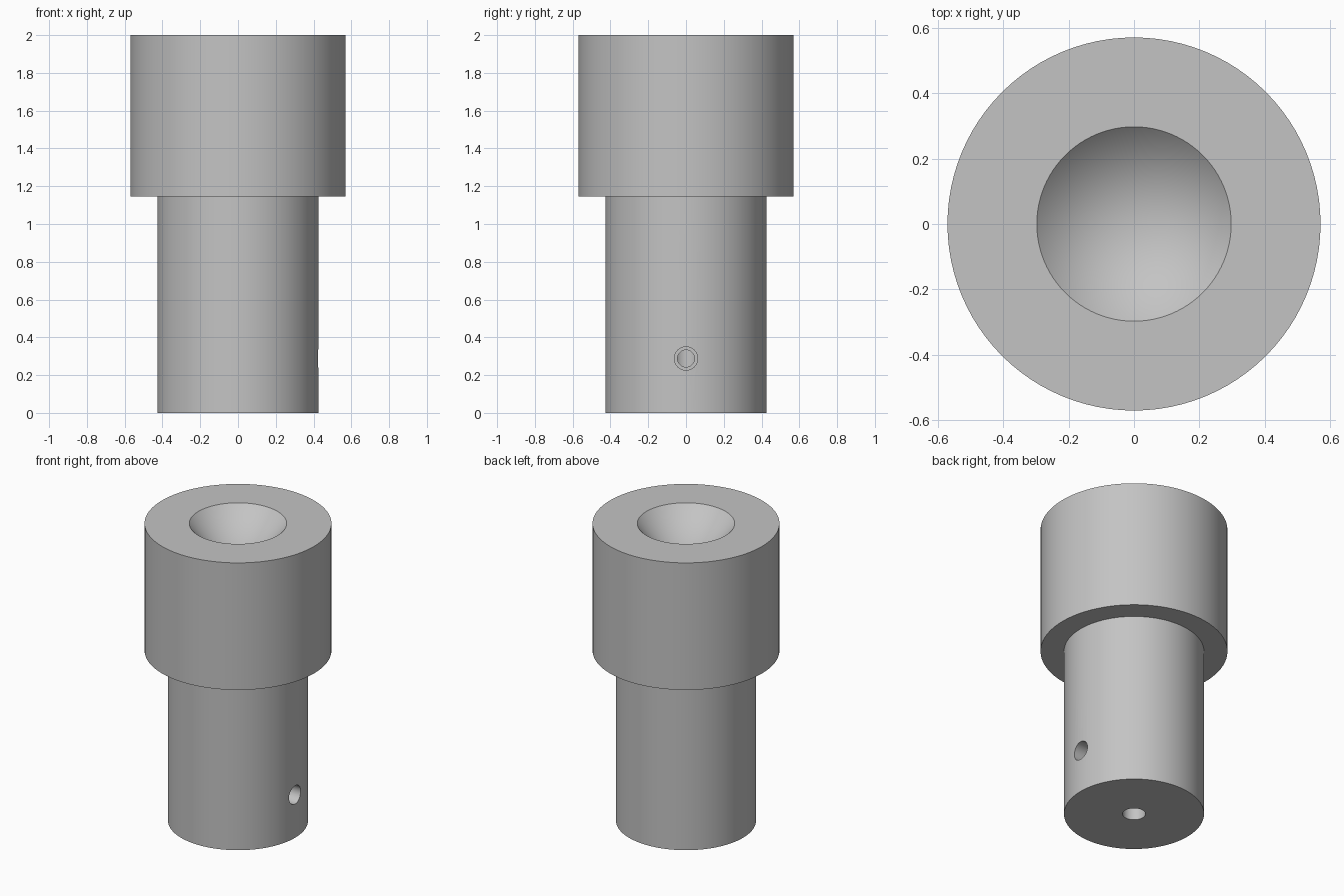
import bpy, bmesh, math
from mathutils import Matrix

cube = bpy.data.objects.get("Cube")
if cube:
    bpy.data.objects.remove(cube, do_unlink=True)

# Plain grey metal
metal = bpy.data.materials.new("grey metal")
metal.use_nodes = True
grey = (0.55, 0.55, 0.55, 1)
metal.diffuse_color = grey
metal.node_tree.nodes["Principled BSDF"].inputs["Base Color"].default_value = grey


def lathe(name, profile, steps):
    """Spin a (radius, height) profile around z into a closed solid."""
    bm = bmesh.new()
    verts = [bm.verts.new((r, 0, z)) for r, z in profile]
    edges = [bm.edges.new(pair) for pair in zip(verts, verts[1:])]
    bmesh.ops.spin(bm, geom=verts + edges, cent=(0, 0, 0), axis=(0, 0, 1),
                   angle=math.tau, steps=steps, use_duplicate=False)
    bmesh.ops.remove_doubles(bm, verts=bm.verts[:], dist=1e-5)
    bmesh.ops.recalc_face_normals(bm, faces=bm.faces[:])
    mesh = bpy.data.meshes.new(name)
    bm.to_mesh(mesh)
    bm.free()
    mesh.materials.append(metal)
    obj = bpy.data.objects.new(name, mesh)
    bpy.context.collection.objects.link(obj)
    return obj


# Stepped body with a conical seat on top and a blind bore underneath
bore_top = 0.40
body = lathe("stepped_body", [
    (0, bore_top), (0.07, bore_top), (0.07, 0),
    (0.427, 0), (0.427, 1.145), (0.57, 1.145), (0.57, 2),
    (0.297, 2), (0, 1.703)], 96)

# Stepped cross hole from the +x side into the bore
cutter = lathe("cross_hole_cutter", [
    (0, 0), (0.045, 0), (0.045, 0.2), (0.062, 0.2), (0.062, 0.6), (0, 0.6)], 32)
cutter.data.transform(Matrix.Translation((0, 0, 0.288)) @ Matrix.Rotation(math.pi / 2, 4, "Y"))
cutter.hide_render = True
cutter.hide_viewport = True

cut = body.modifiers.new("cross_hole", "BOOLEAN")
cut.operation = "DIFFERENCE"
cut.solver = "EXACT"
cut.object = cutter

# Apply the cut, then smooth the round walls and keep the rims sharp
bpy.context.view_layer.update()
result = bpy.data.meshes.new_from_object(
    body.evaluated_get(bpy.context.evaluated_depsgraph_get()))
body.modifiers.clear()
body.data = result
bpy.data.objects.remove(cutter, do_unlink=True)
bpy.ops.object.select_all(action="DESELECT")
body.select_set(True)
bpy.context.view_layer.objects.active = body
bpy.ops.object.shade_smooth_by_angle(angle=math.radians(30))
